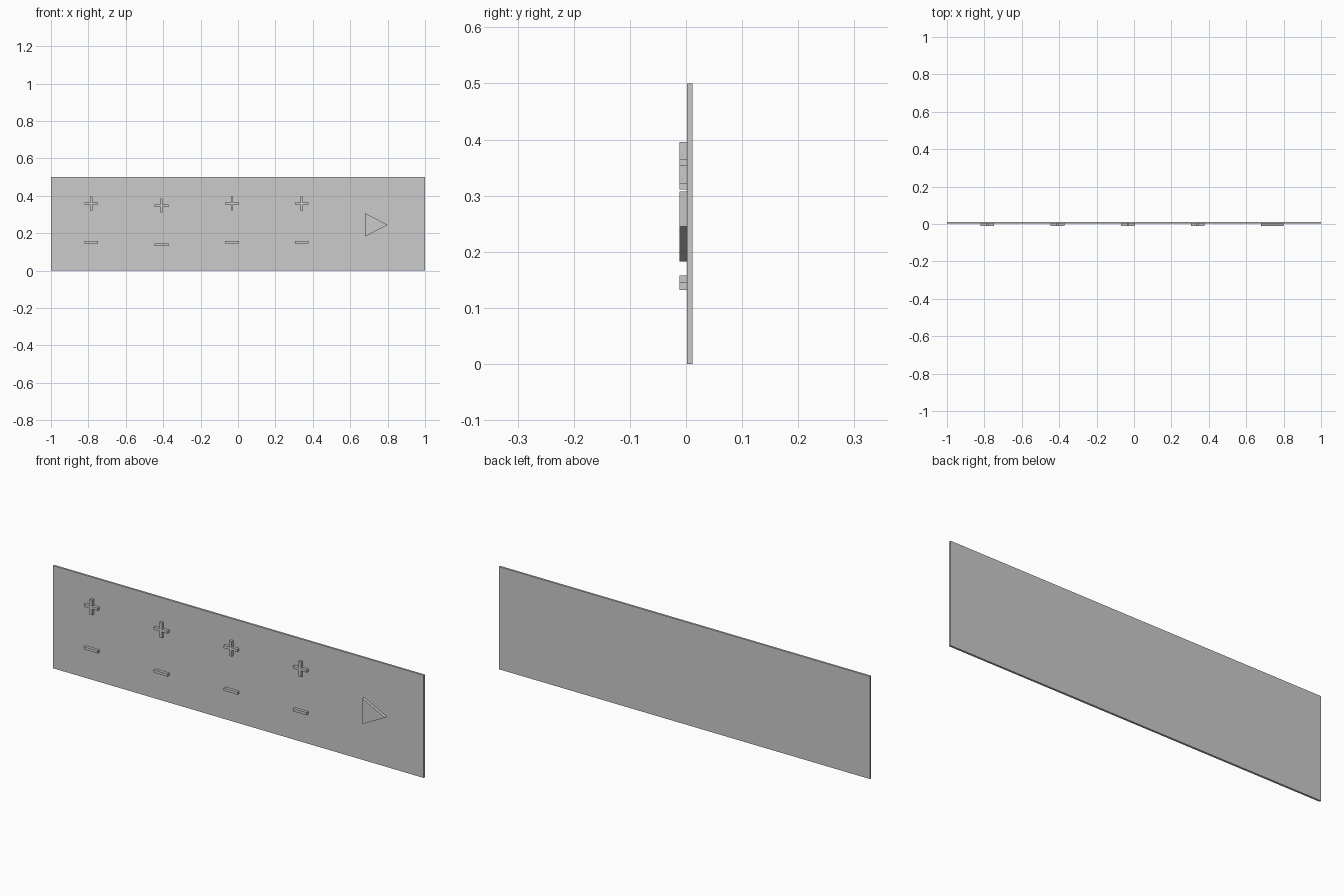
import bpy, bmesh

if "Cube" in bpy.data.objects:
    bpy.data.objects.remove(bpy.data.objects["Cube"])

FRONT, SEAM, BACK = -0.012, 0.002, 0.012   # y of button faces, panel face, panel back


def plate(name, outline, y0, y1):
    """Extrude an (x, z) outline from y0 to y1."""
    bm = bmesh.new()
    face = bm.faces.new([bm.verts.new((x, y0, z)) for x, z in outline])
    ext = bmesh.ops.extrude_face_region(bm, geom=[face], use_keep_orig=True)
    verts = [g for g in ext["geom"] if isinstance(g, bmesh.types.BMVert)]
    bmesh.ops.translate(bm, verts=verts, vec=(0, y1 - y0, 0))
    bmesh.ops.recalc_face_normals(bm, faces=bm.faces)
    mesh = bpy.data.meshes.new(name)
    bm.to_mesh(mesh)
    bm.free()
    obj = bpy.data.objects.new(name, mesh)
    bpy.context.collection.objects.link(obj)
    return obj


def bar(cx, cz, a, b):
    return [(cx - a, cz - b), (cx + a, cz - b), (cx + a, cz + b), (cx - a, cz + b)]


def cross(cx, cz, a, b):
    pts = [(b, a), (b, b), (a, b), (a, -b), (b, -b), (b, -a)]
    pts += [(-x, -z) for x, z in pts]
    return [(cx + x, cz + z) for x, z in pts]


# Back panel
plate("panel", bar(0, 0.25, 1.0, 0.25), SEAM, BACK)

# Plus and minus buttons: x, plus z, minus z
columns = [(-0.785, 0.359, 0.151), (-0.409, 0.348, 0.1385),
           (-0.032, 0.359, 0.151), (0.341, 0.359, 0.151)]
for i, (x, zp, zm) in enumerate(columns, 1):
    plate(f"plus_button_{i}", cross(x, zp, 0.037, 0.0065), FRONT, SEAM)
    plate(f"minus_button_{i}", bar(x, zm, 0.037, 0.0065), FRONT, SEAM)

# Triangular play button
plate("play_button", [(0.68, 0.183), (0.80, 0.245), (0.68, 0.307)], FRONT, SEAM)
